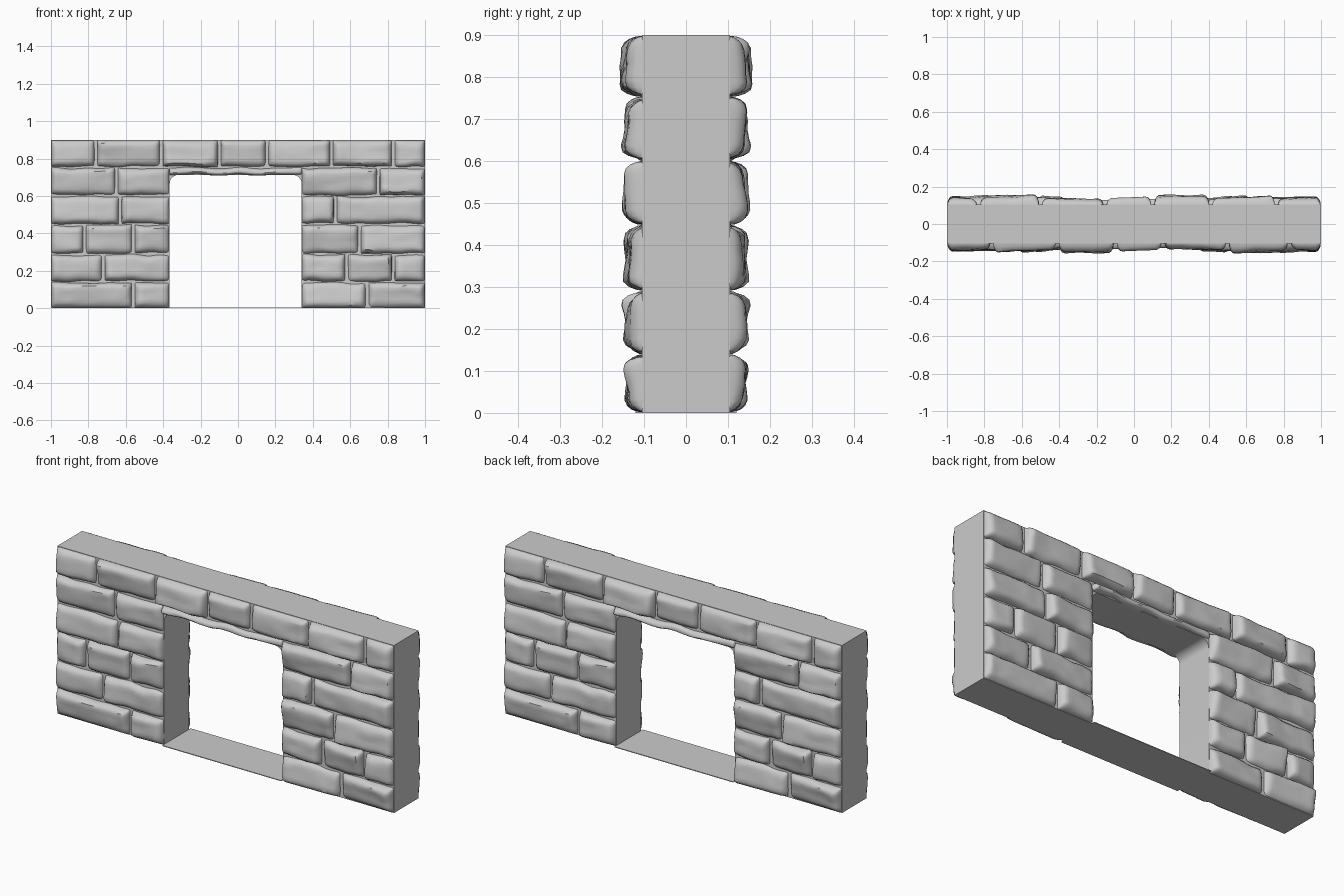
import bpy, bmesh, math, random
from mathutils import Vector, noise

if "Cube" in bpy.data.objects:
    bpy.data.objects.remove(bpy.data.objects["Cube"])

random.seed(7)
X0, X1, TOP, CORE = -1.0, 1.0, 0.9, 0.105
DOOR_L, DOOR_R, DOOR_T, DOOR_RAD = -0.365, 0.34, 0.712, 0.045


def finish(name, bm, smooth=None):
    mesh = bpy.data.meshes.new(name)
    bm.to_mesh(mesh)
    bm.free()
    ob = bpy.data.objects.new(name, mesh)
    bpy.context.collection.objects.link(ob)
    if smooth:
        bpy.ops.object.select_all(action='DESELECT')
        ob.select_set(True)
        bpy.context.view_layer.objects.active = ob
        bpy.ops.object.shade_smooth_by_angle(angle=math.radians(smooth))
    return ob


def arc(cx, cz, a0, a1, n=6):
    return [(cx + DOOR_RAD * math.cos(math.radians(a0 + (a1 - a0) * i / n)),
             cz + DOOR_RAD * math.sin(math.radians(a0 + (a1 - a0) * i / n)))
            for i in range(n + 1)]


# Wall core: profile with a round-cornered doorway, extruded through the depth
cz = DOOR_T - DOOR_RAD
profile = [(X0, 0), (DOOR_L, 0)]
profile += arc(DOOR_L + DOOR_RAD, cz, 180, 90)
profile += arc(DOOR_R - DOOR_RAD, cz, 90, 0)
profile += [(DOOR_R, 0), (X1, 0), (X1, TOP), (X0, TOP)]
bm = bmesh.new()
face = bm.faces.new([bm.verts.new((x, -CORE, z)) for x, z in profile])
ext = bmesh.ops.extrude_face_region(bm, geom=[face])
moved = [v for v in ext['geom'] if isinstance(v, bmesh.types.BMVert)]
bmesh.ops.translate(bm, verts=moved, vec=(0, 2 * CORE, 0))
bmesh.ops.recalc_face_normals(bm, faces=bm.faces[:])
finish("wall_core", bm, 30)

# Threshold: very thin floor across the doorway
bm = bmesh.new()
bmesh.ops.create_cube(bm, size=1)
for v in bm.verts:
    v.co = ((DOOR_L + DOOR_R) / 2 + v.co.x * (DOOR_R - DOOR_L),
            v.co.y * 0.24, 0.002 + v.co.z * 0.004)
finish("threshold", bm)


def spaced(n):
    """0..1 steps, packed closer towards both ends"""
    return [i / n - 0.12 * math.sin(2 * math.pi * i / n) for i in range(n + 1)]


def rounding(d, r):
    return math.sqrt(max(0, 1 - (1 - min(d / r, 1)) ** 2))


def stone(bm, x0, x1, z0, z1, height, sign):
    """One rough, pillow-edged stone face rising out of the core"""
    w, h = x1 - x0, z1 - z0
    us, vs = spaced(max(10, int(w / 0.016))), spaced(12)
    r = min(0.032, h * 0.4)
    tx, tz = random.uniform(-.010, .010), random.uniform(-.012, .012)
    seed = Vector((random.uniform(0, 50), 0, random.uniform(0, 50)))
    grid = []
    for v in vs:
        row = []
        for u in us:
            x, z = x0 + u * w, z0 + v * h
            p = Vector((x * 7, 0, z * 14)) + seed
            rough = 0.007 * noise.noise(p) + 0.003 * noise.noise(p * 2.7)
            prof = (rounding(min(u, 1 - u) * w, r)
                    * rounding(min(v, 1 - v) * h, r))
            y = 0.092 + (height - 0.092 + tx * (u - .5) * 2
                         + tz * (v - .5) * 2 + rough) * prof
            # wavy outline, except where the stone meets the wall's outer edges
            wob = Vector((x * 9, 5, z * 9)) + seed
            if -0.98 < x < 0.98 and w < 0.6:
                x += 0.008 * noise.noise(wob) * (1 - abs(2 * u - 1) ** 8)
            if 0.02 < z < 0.88:
                z += 0.009 * noise.noise(wob * 1.3)
            row.append(bm.verts.new((sign * x, -sign * y, z)))
        grid.append(row)
    for a, b in zip(grid, grid[1:]):
        for i in range(len(us) - 1):
            bm.faces.new((a[i], a[i + 1], b[i + 1], b[i]))


# Courses from the ground up: bottom, top, joints left and right of the door
COURSES = [
    (0.00, 0.138, [-0.56], [0.69]),
    (0.143, 0.286, [-0.72], [0.58, 0.83]),
    (0.292, 0.445, [-0.82, -0.56], [0.65]),
    (0.452, 0.598, [-0.63], [0.52]),
    (0.604, 0.750, [-0.65], [0.75]),
]
TOP_JOINTS = [-0.76, -0.41, -0.10, 0.155, 0.50, 0.83]
TOP_HEIGHTS = [.139, .137, .150, .139, .136, .150, .138]


def run(bm, edges, z0, z1, sign, heights=None):
    for i, (a, b) in enumerate(zip(edges, edges[1:])):
        ga = 0.006 if i else 0
        gb = 0.006 if i < len(edges) - 2 else 0
        height = heights[i] if heights else random.uniform(.134, .145)
        stone(bm, a + ga, b - gb, z0, z1, height, sign)


# The back face is the front turned half round, fitted to the same doorway
for name, sign in (("front_stones", 1), ("back_stones", -1)):
    random.seed(11)
    left, right = sorted((sign * DOOR_L, sign * DOOR_R))
    bm = bmesh.new()
    for z0, z1, jl, jr in COURSES:
        run(bm, [X0] + jl + [left], z0, z1, sign)
        run(bm, [right] + jr + [X1], z0, z1, sign)
    run(bm, [X0] + TOP_JOINTS + [X1], 0.756, TOP, sign, TOP_HEIGHTS)
    # thin lintel strip over the doorway
    stone(bm, left - 0.005, right + 0.005, DOOR_T, 0.752, 0.128, sign)
    finish(name, bm, 40)
